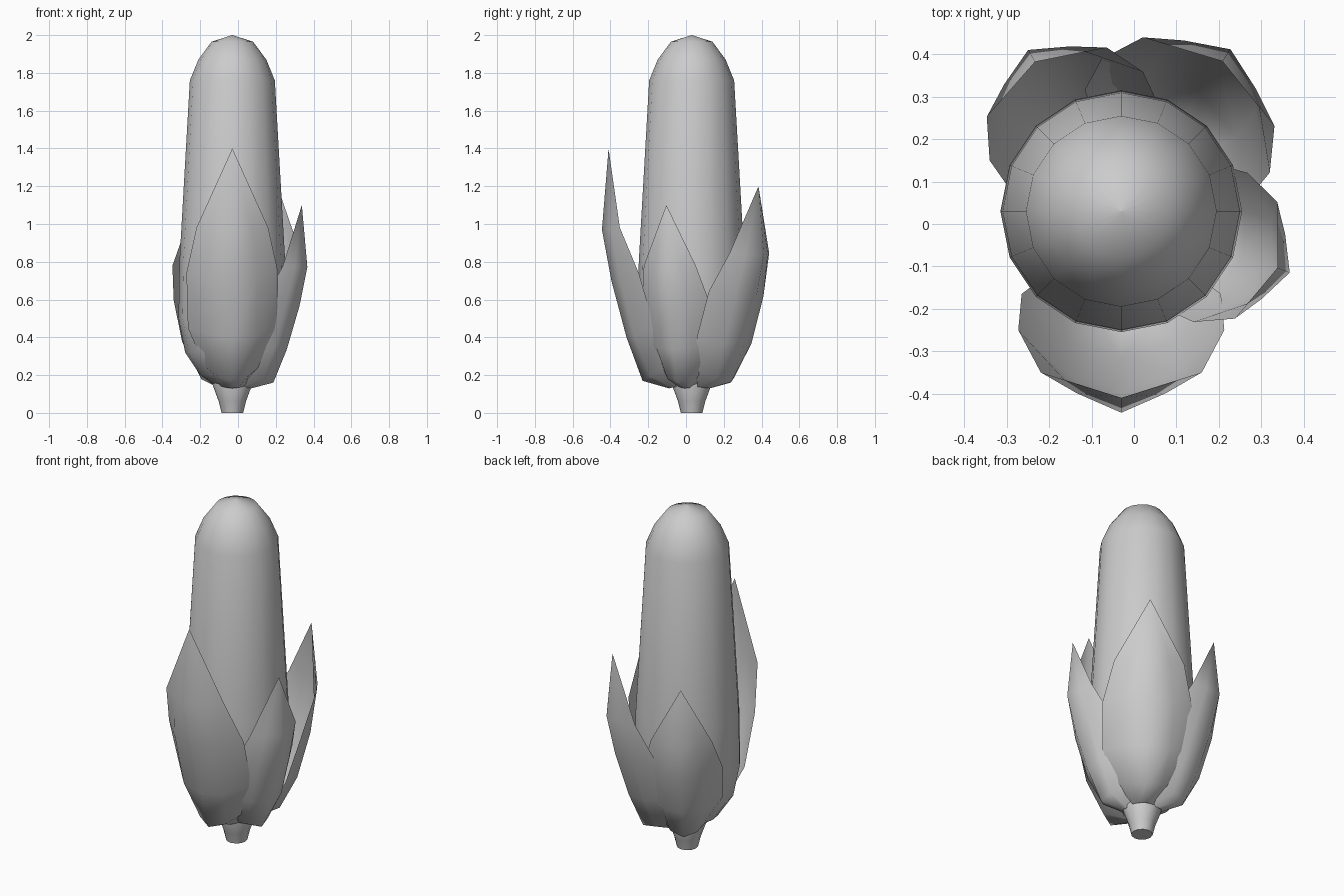
import bpy, bmesh, math

if "Cube" in bpy.data.objects:
    bpy.data.objects.remove(bpy.data.objects["Cube"])

CX, CY = -0.03, 0.03  # axis of the cob


def finish(name, bm, angle):
    me = bpy.data.meshes.new(name)
    bm.to_mesh(me)
    bm.free()
    ob = bpy.data.objects.new(name, me)
    bpy.context.collection.objects.link(ob)
    bpy.ops.object.select_all(action='DESELECT')
    ob.select_set(True)
    bpy.context.view_layer.objects.active = ob
    bpy.ops.object.shade_smooth_by_angle(angle=math.radians(angle))
    return ob


def lathe(name, profile, n):
    bm = bmesh.new()
    rings = [[bm.verts.new((CX + r * math.cos(2 * math.pi * i / n),
                            CY + r * math.sin(2 * math.pi * i / n), z))
              for i in range(n)] for r, z in profile]
    for a, b in zip(rings, rings[1:]):
        for i in range(n):
            j = (i + 1) % n
            bm.faces.new((a[i], a[j], b[j], b[i]))
    bm.faces.new(rings[0][::-1])
    bm.faces.new(rings[-1])
    bmesh.ops.remove_doubles(bm, verts=bm.verts, dist=1e-4)
    return finish(name, bm, 50)


# Cob and stem
lathe("cob", [(0.08, 0.14), (0.17, 0.2), (0.25, 0.32), (0.285, 0.5), (0.28, 0.8),
              (0.225, 1.76), (0.18, 1.87), (0.11, 1.965), (0.001, 2.0)], 16)
lathe("stem", [(0.057, 0.0), (0.072, 0.06), (0.105, 0.15), (0.1, 0.22)], 12)

# Husk rings: spine radius, spine z, half width, edge radius, edge z, roundness
RINGS = [(0.12, 0.13, 0.06, 0.08, 0.14, 0.6),
         (0.26, 0.17, 0.15, 0.13, 0.25, 0.7),
         (0.345, 0.40, 0.235, 0.195, 0.45, 0.74),
         (0.425, 0.70, 0.243, 0.28, 0.74, 0.70),
         (0.475, 0.97, 0.19, 0.38, 0.98, 0.52)]
TIP = (0.44, 1.40)


def husk(name, angle, top, wide, out):
    a = math.radians(angle)
    bm = bmesh.new()

    def vert(u, r, z):
        u, r = u * wide, r * out
        z = 0.13 + (z - 0.13) * (top - 0.13) / 1.27
        return bm.verts.new((CX + r * math.cos(a) - u * math.sin(a),
                             CY + r * math.sin(a) + u * math.cos(a), z))

    rows = []
    for rs, zs, hw, re, ze, k in RINGS:
        row = []
        for s in (-1, -0.55, 0, 0.55, 1):
            f = {1: 0, 0: 1}.get(abs(s), k)
            row.append(vert(s * hw, re + (rs - re) * f, ze + (zs - ze) * f))
        rows.append(row)
    for p, q in zip(rows, rows[1:]):
        for i in range(4):
            bm.faces.new((p[i], p[i + 1], q[i + 1], q[i]))
    tip = vert(0, *TIP)
    for i in range(4):
        bm.faces.new((rows[-1][i], rows[-1][i + 1], tip))
    finish(name, bm, 60)


# Four husk leaves around the base
husk("husk_front", -90, 1.40, 1.0, 1.0)
husk("husk_right", -20, 1.10, 0.77, 0.89)
husk("husk_back_right", 56, 1.20, 0.985, 0.97)
husk("husk_back_left", 120, 1.10, 0.86, 0.925)
